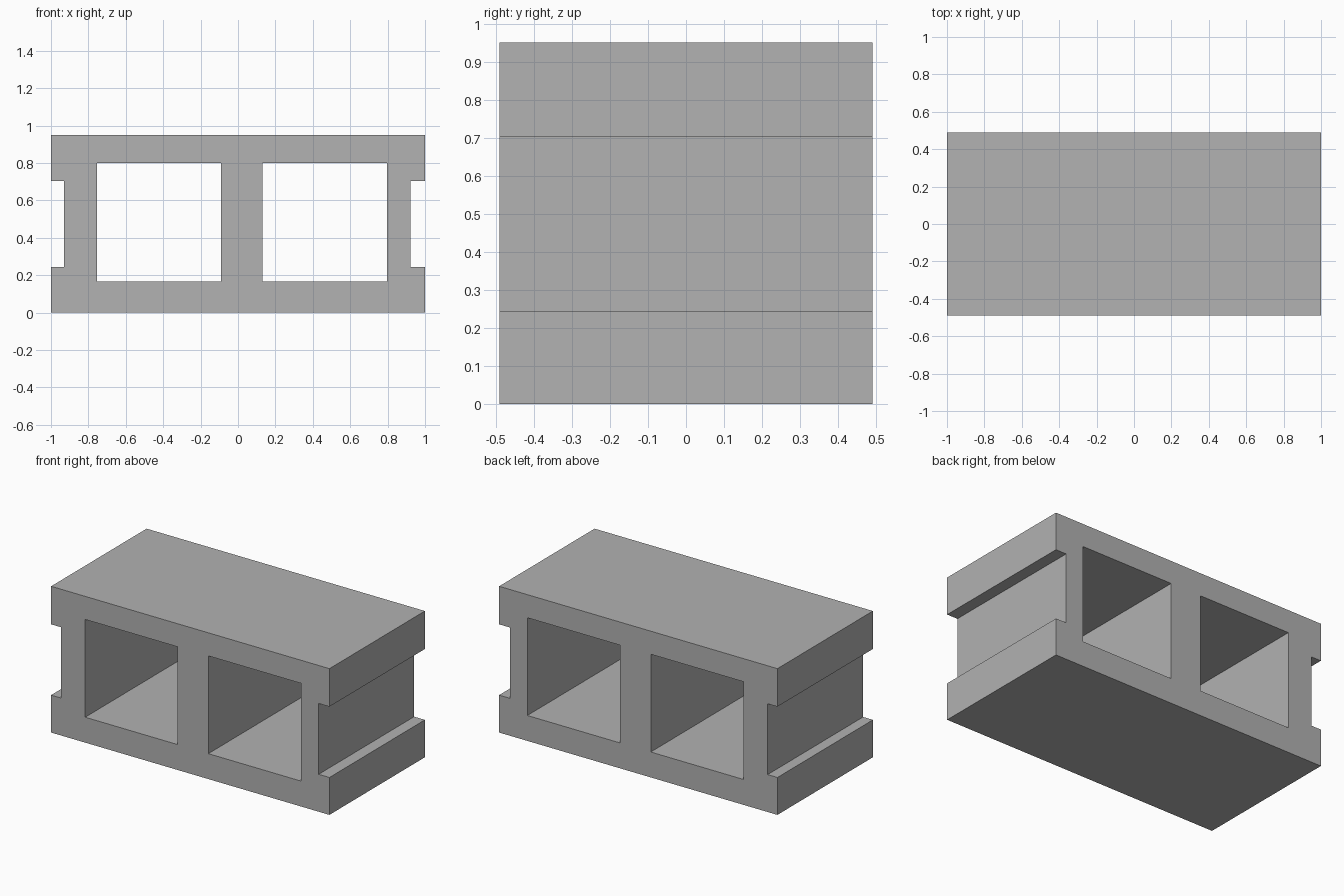
import bpy

default = bpy.data.objects.get("Cube")
if default:
    bpy.data.objects.remove(default, do_unlink=True)

DEPTH, HEIGHT = 0.98, 0.95

# Concrete material
concrete = bpy.data.materials.new("concrete_grey")
concrete.use_nodes = True
colour = (0.445, 0.445, 0.445, 1)
concrete.diffuse_color = colour
concrete.node_tree.nodes["Principled BSDF"].inputs["Base Color"].default_value = colour


def box(name, x0, x1, z0, z1, depth):
    """Box spanning x0..x1 and z0..z1, centred on y."""
    bpy.ops.mesh.primitive_cube_add(size=1, location=((x0 + x1) / 2, 0, (z0 + z1) / 2))
    obj = bpy.context.object
    obj.name = name
    obj.scale = (x1 - x0, depth, z1 - z0)
    bpy.ops.object.transform_apply(location=True, rotation=False, scale=True)
    return obj


# Solid block
block = box("hollow_block", -1, 1, 0, HEIGHT, DEPTH)
block.data.materials.append(concrete)

# Two through holes and a groove in each end
cuts = {
    "right_hole": (-0.755, -0.09, 0.165, 0.80),
    "left_hole": (0.13, 0.797, 0.165, 0.80),
    "right_groove": (-1.2, -0.93, 0.243, 0.703),
    "left_groove": (0.923, 1.2, 0.243, 0.703),
}
for name, span in cuts.items():
    cutter = box(name + "_cutter", *span, DEPTH + 0.4)
    cutter.hide_render = True
    cutter.data.materials.append(concrete)
    cut = block.modifiers.new(name, "BOOLEAN")
    cut.operation = "DIFFERENCE"
    cut.solver = "EXACT"
    cut.object = cutter
    bpy.context.view_layer.objects.active = block
    bpy.ops.object.modifier_apply(modifier=cut.name)
    bpy.data.objects.remove(cutter, do_unlink=True)
